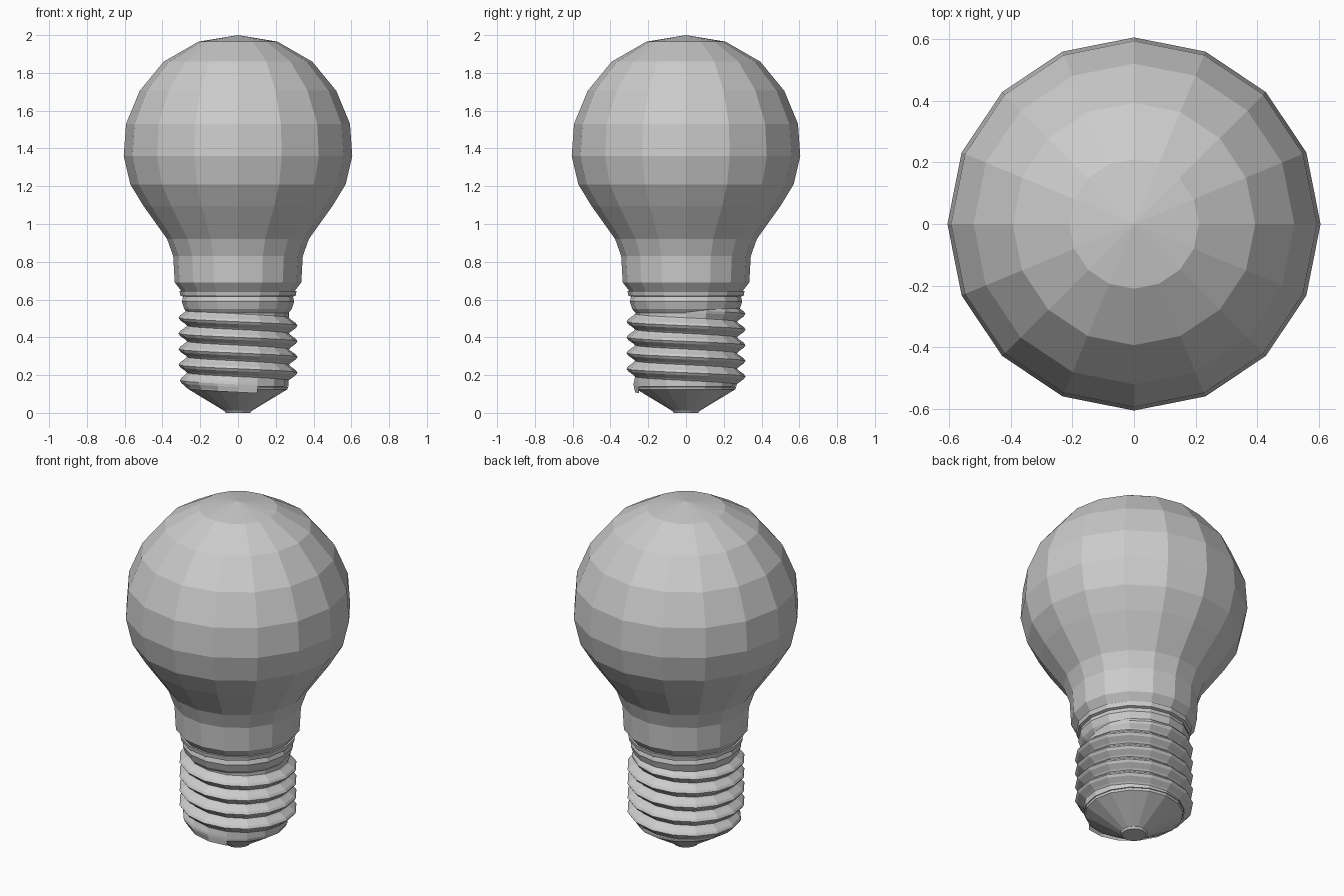
import bpy, bmesh
from math import pi, cos, sin

if "Cube" in bpy.data.objects:
    bpy.data.objects.remove(bpy.data.objects["Cube"])

SIDES = 16


def finish(name, bm):
    bmesh.ops.remove_doubles(bm, verts=bm.verts, dist=0.0005)
    bmesh.ops.recalc_face_normals(bm, faces=bm.faces)
    mesh = bpy.data.meshes.new(name)
    bm.to_mesh(mesh)
    bm.free()
    obj = bpy.data.objects.new(name, mesh)
    bpy.context.collection.objects.link(obj)
    return obj


def skin(bm, rows, close=False):
    """Join neighbouring rows of points with quads."""
    grid = [[bm.verts.new(p) for p in row] for row in rows]
    if close:
        grid.append(grid[0])
    for a, b in zip(grid, grid[1:]):
        for j in range(len(a) - 1):
            bm.faces.new((a[j], b[j], b[j + 1], a[j + 1]))


def lathe(name, profile):
    bm = bmesh.new()
    skin(bm, [[(r * cos(2 * pi * i / SIDES), r * sin(2 * pi * i / SIDES), z)
               for r, z in profile] for i in range(SIDES)], close=True)
    return finish(name, bm)


# Glass globe, neck and lower rim
lathe("glass_bulb", [(0, 2.0), (.21, 1.965), (.393, 1.86), (.52, 1.706),
                     (.593, 1.53), (.605, 1.36), (.57, 1.21), (.50, 1.095),
                     (.375, .92), (.343, .83), (.335, .69), (.30, .645), (0, .645)])

# Metal collar and core of the screw base
lathe("base_core", [(0, .65), (.31, .645), (.305, .62), (.29, .615), (.298, .59),
                    (.285, .55), (.268, .53), (.268, .14), (0, .14)])

# Tapered insulator
lathe("insulator", [(0, .15), (.265, .138), (.262, .125), (.075, .012), (0, .012)])

# Bottom contact
lathe("contact_tip", [(0, .04), (.085, .03), (.065, 0), (0, 0)])

# Helical screw thread, fading into the core at both ends
PITCH = .083
ridge = [(-.5, .0), (-.40, .008), (-.16, .036), (0, .045), (.16, .036), (.40, .008), (.5, .0)]
rows = []
steps = int(4.85 * SIDES)
for i in range(steps + 1):
    a = 2 * pi * i / SIDES
    fade = min(1, i / 4, (steps - i) / 6)
    zc = .545 - PITCH * i / SIDES
    rows.append([((.27 + h * fade) * cos(a), (.27 + h * fade) * sin(a), zc + PITCH * t)
                 for t, h in ridge])
bm = bmesh.new()
skin(bm, rows)
finish("screw_thread", bm)
